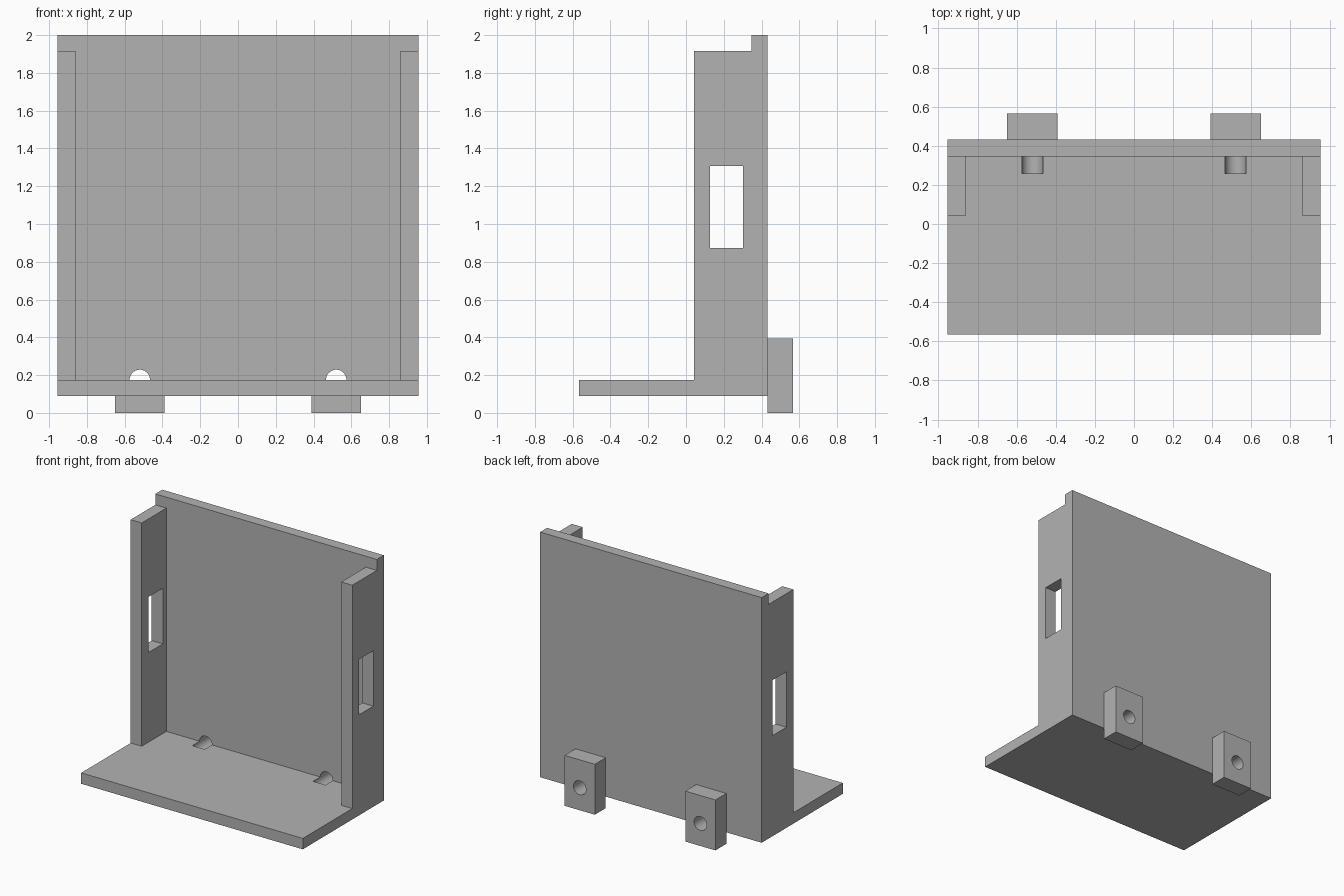
import bpy
import bmesh
import math
from mathutils import Matrix

cube = bpy.data.objects.get("Cube")
if cube:
    bpy.data.objects.remove(cube, do_unlink=True)

grey = bpy.data.materials.new("plain grey")
grey.use_nodes = True
colour = (0.45, 0.45, 0.45, 1)
grey.diffuse_color = colour
grey.node_tree.nodes["Principled BSDF"].inputs["Base Color"].default_value = colour

HALF = 0.955      # half the width
BACK = 0.432      # rear face of the back panel
PANEL = 0.346     # front face of the back panel
FLOOR = 0.175     # top of the floor
BASE = 0.09       # underside of the floor
PEG_X = 0.52      # lug and bolt hole offset


def finish(name, bm):
    bmesh.ops.recalc_face_normals(bm, faces=bm.faces)
    mesh = bpy.data.meshes.new(name)
    bm.to_mesh(mesh)
    bm.free()
    mesh.materials.append(grey)
    obj = bpy.data.objects.new(name, mesh)
    bpy.context.collection.objects.link(obj)
    return obj


def box(name, x, y, z):
    bm = bmesh.new()
    size = [b - a for a, b in (x, y, z)]
    mid = [(a + b) / 2 for a, b in (x, y, z)]
    bmesh.ops.create_cube(bm, size=1, matrix=Matrix.Translation(mid) @ Matrix.Diagonal((*size, 1)))
    return finish(name, bm)


def side_profile(name, points):
    """Extrude an outline in the y-z plane across the full width."""
    bm = bmesh.new()
    face = bm.faces.new([bm.verts.new((-HALF, y, z)) for y, z in points])
    grown = bmesh.ops.extrude_face_region(bm, geom=[face])["geom"]
    verts = [v for v in grown if isinstance(v, bmesh.types.BMVert)]
    bmesh.ops.translate(bm, verts=verts, vec=(2 * HALF, 0, 0))
    return finish(name, bm)


def rod(name, x, y0, y1, z, radius):
    bm = bmesh.new()
    place = Matrix.Translation((x, (y0 + y1) / 2, z)) @ Matrix.Rotation(math.pi / 2, 4, "X")
    bmesh.ops.create_cone(bm, cap_ends=True, segments=40, radius1=radius,
                          radius2=radius, depth=y1 - y0, matrix=place)
    return finish(name, bm)


def cut(obj, cutter):
    mod = obj.modifiers.new("cut " + cutter.name, "BOOLEAN")
    mod.operation = "DIFFERENCE"
    mod.solver = "EXACT"
    mod.object = cutter
    cutter.hide_render = True
    cutter.hide_viewport = True
    cutter.display_type = "WIRE"


# Floor, back panel and side walls as one stepped body
body = side_profile("bracket_body", [
    (-0.566, BASE), (BACK, BASE), (BACK, 2), (PANEL, 2), (PANEL, 1.915),
    (0.043, 1.915), (0.043, FLOOR), (-0.566, FLOOR)])

# Open space between the side walls
cut(body, box("inner_space", (-0.86, 0.86), (-0.2, PANEL), (FLOOR, 1.95)))

# Rectangular windows through both side walls (stopping short of the panel)
cut(body, box("side_windows", (-1.2, 1.2), (0.127, 0.302), (0.874, 1.306)))

# Rear lugs with bolt holes that run through the panel into the floor
for side, sign in (("left", 1), ("right", -1)):
    x = sign * PEG_X
    lug = box(side + "_lug", (x - 0.13, x + 0.13), (BACK, 0.566), (0, 0.393))
    hole = rod(side + "_bolt_hole", x, 0.257, 0.7, FLOOR, 0.054)
    cut(body, hole)
    cut(lug, hole)
    for obj in (lug, hole):
        bpy.ops.object.select_all(action="DESELECT")
        bpy.context.view_layer.objects.active = obj

# Smooth the round hole walls and keep every edge sharp
bpy.context.view_layer.update()
for obj in [o for o in bpy.context.collection.objects if o.name.endswith("_bolt_hole")]:
    for poly in obj.data.polygons:
        poly.use_smooth = len(poly.vertices) == 4
    obj.data.set_sharp_from_angle(angle=math.radians(30))
